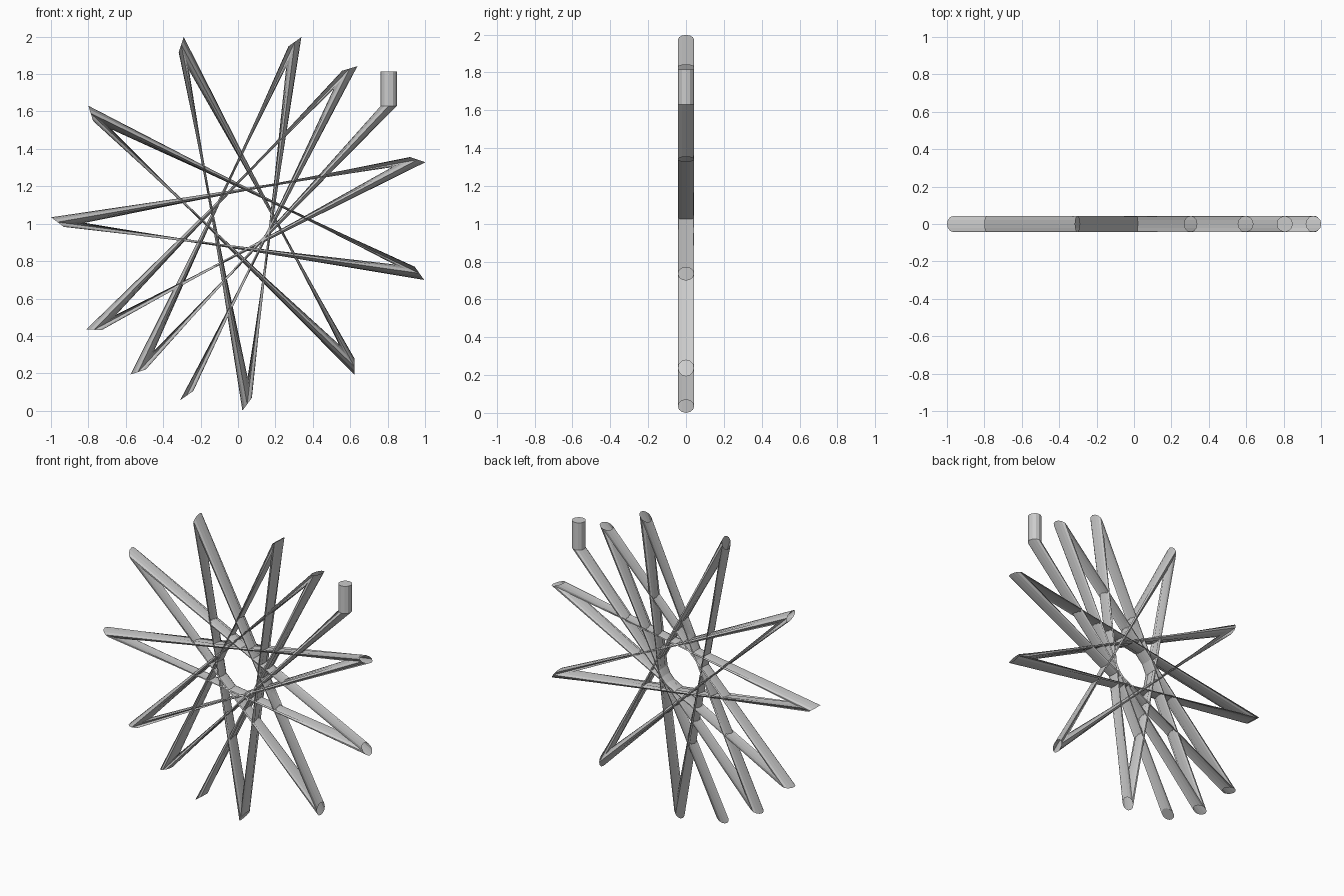
import bpy, bmesh, math
from mathutils import Vector, Matrix

if "Cube" in bpy.data.objects:
    bpy.data.objects.remove(bpy.data.objects["Cube"])

SIDES = 12
R = 0.043                           # tube radius
HUB = Vector((0.024, 0, 1.024))     # centre of the star
STUB = (0.806, 1.63, 1.815)         # x, bottom z, top z
TURN, STEPS = 197.89, 12            # wide spin per step makes the star

bm = bmesh.new()

# short upright stub cylinder
x, z0, z1 = STUB
bmesh.ops.create_cone(bm, cap_ends=True, segments=SIDES, radius1=R, radius2=R,
                      depth=z1 - z0,
                      matrix=Matrix.Translation((x, 0, (z0 + z1) / 2)))

# spin the bottom disc around the hub to sweep the star tube
bm.faces.ensure_lookup_table()
disc = min(bm.faces, key=lambda f: f.calc_center_median().z)
geom = [disc] + list(disc.edges) + list(disc.verts)
bmesh.ops.spin(bm, geom=geom, cent=HUB, axis=(0, -1, 0),
               angle=math.radians(TURN * STEPS), steps=STEPS,
               use_duplicate=False)
bmesh.ops.recalc_face_normals(bm, faces=bm.faces[:])

mesh = bpy.data.meshes.new("star_tube")
bm.to_mesh(mesh)
bm.free()
star = bpy.data.objects.new("star_tube", mesh)
bpy.context.collection.objects.link(star)
